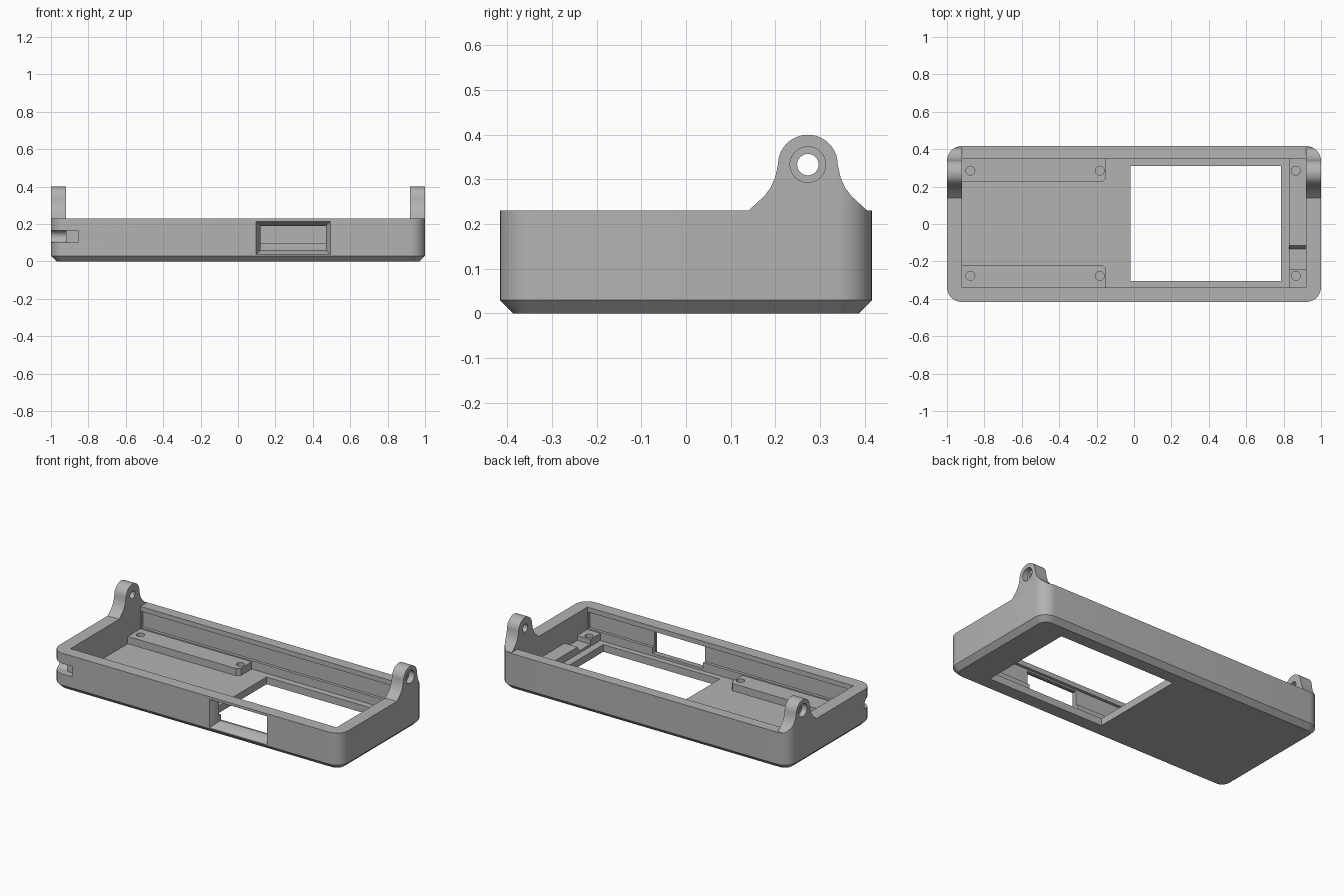
import bpy, bmesh
from math import sin, cos, pi, radians

cube = bpy.data.objects.get("Cube")
if cube:
    bpy.data.objects.remove(cube, do_unlink=True)

grey = bpy.data.materials.new("plain grey plastic")
grey.use_nodes = True
grey.diffuse_color = (0.45, 0.45, 0.45, 1)
grey.node_tree.nodes["Principled BSDF"].inputs["Base Color"].default_value = (0.45, 0.45, 0.45, 1)


def loft(name, rings):
    """Closed solid through rings with equal point counts."""
    bm = bmesh.new()
    loops = [[bm.verts.new(p) for p in ring] for ring in rings]
    n = len(loops[0])
    for a, b in zip(loops, loops[1:]):
        for i in range(n):
            j = (i + 1) % n
            bm.faces.new((a[i], a[j], b[j], b[i]))
    bm.faces.new(loops[0][::-1])
    bm.faces.new(loops[-1])
    bmesh.ops.recalc_face_normals(bm, faces=bm.faces)
    mesh = bpy.data.meshes.new(name)
    bm.to_mesh(mesh)
    bm.free()
    mesh.materials.append(grey)
    obj = bpy.data.objects.new(name, mesh)
    bpy.context.collection.objects.link(obj)
    return obj


def extrude_z(name, outline, z0, z1):
    return loft(name, [[(x, y, z) for x, y in outline] for z in (z0, z1)])


def extrude_x(name, profile, x0, x1):
    return loft(name, [[(x, y, z) for y, z in profile] for x in (x0, x1)])


def box(name, x0, x1, y0, y1, z0, z1):
    return extrude_z(name, [(x0, y0), (x1, y0), (x1, y1), (x0, y1)], z0, z1)


def circle(u, v, r, n=32):
    return [(u + r * cos(2 * pi * i / n), v + r * sin(2 * pi * i / n)) for i in range(n)]


def rounded_outline(hx, hy, r, steps=8):
    pts = []
    for k, (sx, sy) in enumerate([(1, 1), (-1, 1), (-1, -1), (1, -1)]):
        for i in range(steps + 1):
            a = (k + i / steps) * pi / 2
            pts.append((sx * (hx - r) + r * cos(a), sy * (hy - r) + r * sin(a)))
    return pts


def combine(obj, other, operation):
    """Apply a boolean and discard the helper."""
    other.hide_render = True
    mod = obj.modifiers.new("boolean", "BOOLEAN")
    mod.operation = operation
    mod.solver = "EXACT"
    mod.object = other
    bpy.ops.object.select_all(action="DESELECT")
    bpy.context.view_layer.objects.active = obj
    obj.select_set(True)
    bpy.ops.object.modifier_apply(modifier=mod.name)
    bpy.data.objects.remove(other, do_unlink=True)


def finish(obj):
    bpy.ops.object.select_all(action="DESELECT")
    bpy.context.view_layer.objects.active = obj
    obj.select_set(True)
    bpy.ops.object.shade_smooth_by_angle(angle=radians(32))


# Tray with rounded corners and a chamfered underside
HX, HY, TOP, CH, R = 1.0, 0.417, 0.23, 0.03, 0.08
rim = rounded_outline(HX, HY, R)
foot = rounded_outline(HX - CH, HY - CH, R - CH)
tray = loft("tray", [[(x, y, 0) for x, y in foot],
                     [(x, y, CH) for x, y in rim],
                     [(x, y, TOP) for x, y in rim]])
combine(tray, box("cavity", -0.92, 0.92, -0.34, 0.35, 0.045, 0.4), "DIFFERENCE")
combine(tray, box("floor_opening", -0.02, 0.785, -0.305, 0.31, -0.1, 0.1), "DIFFERENCE")

# Long recesses in the front and back inner walls
combine(tray, box("back_recess", -0.915, 0.915, 0.33, 0.368, 0.097, 0.2), "DIFFERENCE")
combine(tray, box("front_recess", -0.915, 0.915, -0.358, -0.32, 0.097, 0.2), "DIFFERENCE")

# Front window with splayed sides
def window_ring(y, grow):
    x0, x1, z0, z1 = 0.12 - grow, 0.47 + grow, 0.06 - grow, 0.19 + grow
    return [(x0, y, z0), (x1, y, z0), (x1, y, z1), (x0, y, z1)]

combine(tray, loft("window", [window_ring(-0.427, 0.03), window_ring(-0.375, 0),
                              window_ring(-0.3, 0)]), "DIFFERENCE")

# Strap notch wrapped around the front right corner
combine(tray, box("notch_flat", -0.925, -0.855, -0.5, -0.372, 0.1, 0.166), "DIFFERENCE")
slot = [(-0.5, 0.1)] + [(-0.365 + 0.033 * sin(a * pi / 12), 0.133 - 0.033 * cos(a * pi / 12))
                        for a in range(13)] + [(-0.5, 0.166)]
combine(tray, extrude_x("notch_round", slot, -1.1, -0.92), "DIFFERENCE")

# Screw rails on the right half of the floor
for inner, outer in ((0.225, 0.36), (-0.218, -0.35)):
    cut = 0.02 if inner > 0 else -0.02
    rail = [(-0.93, inner), (-0.17, inner), (-0.15, inner + cut), (-0.15, outer), (-0.93, outer)]
    combine(tray, extrude_z("rail", rail, 0.03, 0.09), "UNION")

# Stepped cross rail at the left end
step = [(-0.35, 0.03), (-0.35, 0.09), (-0.24, 0.09), (-0.24, 0.06), (-0.133, 0.06),
        (-0.115, 0.09), (0.36, 0.09), (0.36, 0.03)]
combine(tray, extrude_x("cross_rail", step, 0.83, 0.93), "UNION")

# Screw holes
for x in (-0.875, -0.183, 0.865):
    for y in (-0.277, 0.285):
        combine(tray, extrude_z("screw_hole", circle(x, y, 0.024, 20), 0.055, 0.2), "DIFFERENCE")
finish(tray)

# Hinge lugs with a through hole and an outer counterbore
CY, CZ, LR = 0.273, 0.333, 0.067
flank = [(0.133, TOP), (0.097, 0.263), (0.083, 0.282), (0.073, 0.305)]
arc = [(LR * cos(pi * i / 20), CZ + LR * sin(pi * i / 20)) for i in range(21)]
half_loop = flank + arc + [(-u, z) for u, z in reversed(flank)]
lug_profile = [(CY + u, z) for u, z in half_loop]
for side, name in ((1, "left_hinge_lug"), (-1, "right_hinge_lug")):
    lug = extrude_x(name, lug_profile, side * 0.92, side * 1.1)
    combine(lug, extrude_z("corner_trim", rim, 0.1, 0.6), "INTERSECT")
    combine(lug, extrude_x("pin_hole", circle(CY, CZ, 0.024), side * 0.8, side * 1.2), "DIFFERENCE")
    combine(lug, extrude_x("counterbore", circle(CY, CZ, 0.04), side * 0.965, side * 1.2), "DIFFERENCE")
    finish(lug)
